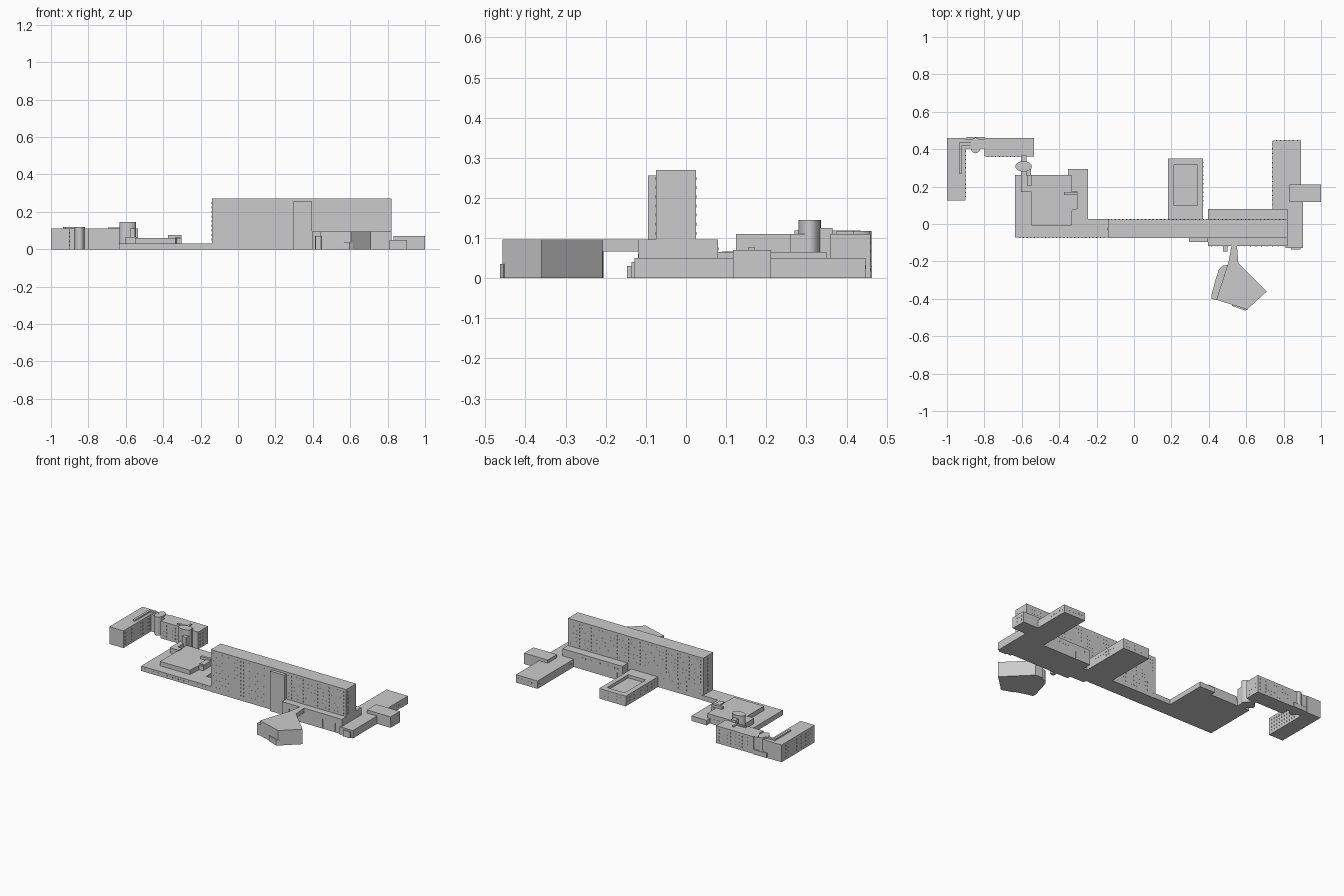
import bpy, bmesh, math
from mathutils import Vector


def prism(name, pts, z0, z1):
    """Vertical extrusion of a plan outline."""
    bm = bmesh.new()
    f = bm.faces.new([bm.verts.new((x, y, z0)) for x, y in pts])
    ext = bmesh.ops.extrude_face_region(bm, geom=[f])
    bmesh.ops.translate(bm, vec=(0, 0, z1 - z0),
                        verts=[v for v in ext["geom"] if isinstance(v, bmesh.types.BMVert)])
    bmesh.ops.recalc_face_normals(bm, faces=bm.faces)
    me = bpy.data.meshes.new(name)
    bm.to_mesh(me)
    bm.free()
    ob = bpy.data.objects.new(name, me)
    bpy.context.collection.objects.link(ob)
    return ob


def box(name, x0, x1, y0, y1, z0, z1):
    return prism(name, [(x0, y0), (x1, y0), (x1, y1), (x0, y1)], z0, z1)


def oval(name, cx, cy, rx, ry, z1, n=24):
    ob = prism(name, [(cx + rx * math.cos(math.tau * i / n), cy + ry * math.sin(math.tau * i / n))
                      for i in range(n)], 0, z1)
    for p in ob.data.polygons:
        p.use_smooth = abs(p.normal.z) < 0.5
    bpy.context.view_layer.objects.active = ob
    ob.select_set(True)
    bpy.ops.object.shade_smooth_by_angle(angle=math.radians(30))
    ob.select_set(False)
    return ob


def windows(name, a, b, z0, z1, cols, rows, w=0.006, h=0.008):
    """Grid of shallow window panels on the wall running from a to b (outside on the right)."""
    a, b = Vector((*a, 0)), Vector((*b, 0))
    d = (b - a).normalized()
    n = Vector((d.y, -d.x, 0))
    bm = bmesh.new()
    for c in range(cols):
        p = a.lerp(b, (c + 0.5) / cols)
        for r in range(rows):
            q = p + Vector((0, 0, z0 + (z1 - z0) * (r + 0.5) / rows))
            cube = bmesh.ops.create_cube(bm, size=1)["verts"]
            for v in cube:
                v.co = q + d * v.co.x * w + n * v.co.y * 0.002 + Vector((0, 0, v.co.z * h))
    bmesh.ops.recalc_face_normals(bm, faces=bm.faces)
    me = bpy.data.meshes.new(name)
    bm.to_mesh(me)
    bm.free()
    bpy.context.collection.objects.link(bpy.data.objects.new(name, me))


# Main tall slab with stair tower
box("main_slab", -0.14, 0.82, -0.075, 0.025, 0, 0.27)
box("stair_tower", 0.295, 0.395, -0.095, -0.07, 0, 0.256)
windows("slab_front_windows_left", (-0.13, -0.075), (0.29, -0.075), 0.02, 0.26, 20, 10)
windows("slab_front_windows_right", (0.40, -0.075), (0.81, -0.075), 0.10, 0.26, 20, 7)
windows("slab_back_windows_low", (0.17, 0.025), (-0.13, 0.025), 0.02, 0.10, 15, 3)
windows("slab_back_windows", (0.81, 0.025), (-0.13, 0.025), 0.10, 0.26, 46, 7)
windows("slab_right_windows", (0.82, -0.07), (0.82, -0.04), 0.10, 0.26, 1, 7, 0.012, 0.012)
windows("slab_left_windows", (-0.14, -0.015), (-0.14, -0.035), 0.04, 0.26, 1, 9, 0.012, 0.012)

# Podium around the slab's right half, with pilasters
box("podium", 0.395, 0.82, -0.118, 0.08, 0, 0.096)
windows("podium_front_bays", (0.40, -0.118), (0.815, -0.118), 0.005, 0.062, 14, 1, 0.004, 0.055)
windows("podium_back_windows", (0.73, 0.08), (0.40, 0.08), 0.055, 0.09, 16, 1)
windows("podium_back_bays", (0.73, 0.08), (0.40, 0.08), 0.005, 0.05, 5, 1, 0.004, 0.04)
box("entrance_porch", 0.475, 0.50, -0.147, -0.11, 0, 0.03)

# Back wing with sunken roof
wing = box("back_wing", 0.182, 0.37, 0.02, 0.35, 0, 0.065)
cutter = box("roof_cutter", 0.215, 0.34, 0.10, 0.315, 0.045, 0.10)
cutter.hide_render = True
cutter.hide_viewport = True
mod = wing.modifiers.new("sunken_roof", "BOOLEAN")
mod.operation = "DIFFERENCE"
mod.object = cutter
mod.solver = "EXACT"
windows("back_wing_left_windows", (0.182, 0.34), (0.182, 0.03), 0.01, 0.055, 14, 2)
windows("back_wing_end_windows", (0.36, 0.35), (0.19, 0.35), 0.01, 0.055, 8, 2)
windows("back_wing_right_windows", (0.37, 0.09), (0.37, 0.34), 0.01, 0.055, 11, 2)

# Right low wing and its cross block
prism("right_wing", [(0.74, 0.07), (0.81, 0.07), (0.81, -0.128), (0.904, -0.128), (0.904, 0.13),
                     (0.893, 0.13), (0.893, 0.447), (0.74, 0.447)], 0, 0.05)
box("cross_block", 0.832, 1.0, 0.117, 0.212, 0, 0.07)
box("right_entrance", 0.84, 0.89, -0.136, -0.12, 0, 0.04)
windows("right_wing_windows", (0.74, 0.44), (0.74, 0.09), 0.01, 0.045, 14, 1)
windows("right_wing_end_windows", (0.885, 0.447), (0.75, 0.447), 0.01, 0.045, 6, 1)
windows("right_wing_side_windows", (0.893, 0.22), (0.893, 0.44), 0.01, 0.045, 9, 1)
windows("cross_block_windows", (1.0, 0.125), (1.0, 0.205), 0.01, 0.06, 4, 2)

# Auditorium: polygonal hall, side lobby, low plinth and raised link
prism("auditorium_hall", [(0.505, -0.205), (0.44, -0.405), (0.605, -0.457), (0.71, -0.36),
                          (0.558, -0.208)], 0, 0.096)
prism("auditorium_lobby", [(0.50, -0.22), (0.475, -0.222), (0.455, -0.24), (0.435, -0.30),
                           (0.413, -0.385), (0.415, -0.40), (0.445, -0.407)], 0, 0.07)
prism("auditorium_plinth", [(0.525, -0.43), (0.525, -0.438), (0.595, -0.463), (0.612, -0.455),
                            (0.60, -0.44)], 0, 0.035)
prism("auditorium_link", [(0.505, -0.207), (0.558, -0.210), (0.55, -0.11), (0.522, -0.11)],
      0.067, 0.096)

# Low gallery and terrace on the left
prism("terrace_base", [(-0.635, -0.073), (-0.13, -0.073), (-0.13, 0.028), (-0.245, 0.028),
                       (-0.245, 0.295), (-0.353, 0.295), (-0.353, 0.263), (-0.635, 0.263)], 0, 0.032)
windows("gallery_front_windows", (-0.62, -0.073), (-0.15, -0.073), 0.006, 0.028, 24, 1)
prism("terrace_upper", [(-0.547, -0.008), (-0.335, -0.008), (-0.33, 0.075), (-0.302, 0.08),
                        (-0.302, 0.175), (-0.335, 0.175), (-0.335, 0.262), (-0.547, 0.262)],
      0.03, 0.06)
box("terrace_roof_room", -0.375, -0.302, 0.155, 0.172, 0.055, 0.076)
box("terrace_roof_room_side", -0.335, -0.302, 0.09, 0.172, 0.055, 0.066)
box("terrace_corridor", -0.603, -0.57, 0.17, 0.29, 0, 0.065)
box("terrace_corridor_turn", -0.575, -0.54, 0.17, 0.205, 0.03, 0.065)

# Oval stair towers with links
oval("link_tower", -0.59, 0.308, 0.044, 0.028, 0.145)
box("tower_link", -0.605, -0.575, 0.32, 0.365, 0, 0.125)
box("tower_shaft", -0.578, -0.55, 0.26, 0.30, 0, 0.11)
oval("corner_tower", -0.847, 0.42, 0.028, 0.042, 0.118)
box("corner_link", -0.905, -0.795, 0.405, 0.455, 0, 0.11)
box("corner_porch", -0.895, -0.80, 0.45, 0.464, 0, 0.03)

# Left end blocks
box("end_block", -1.0, -0.9, 0.125, 0.46, 0, 0.11)
box("north_block", -0.80, -0.535, 0.36, 0.46, 0, 0.11)
box("end_roof_ridge", -0.935, -0.92, 0.27, 0.435, 0.105, 0.119)
box("end_roof_ridge_turn", -0.935, -0.86, 0.42, 0.435, 0.105, 0.119)
box("north_roof_ridge", -0.695, -0.62, 0.375, 0.388, 0.105, 0.117)
box("north_roof_ridge_turn", -0.632, -0.62, 0.375, 0.418, 0.105, 0.117)
windows("end_block_left_windows", (-1.0, 0.45), (-1.0, 0.135), 0.01, 0.10, 14, 4)
windows("end_block_right_windows", (-0.9, 0.135), (-0.9, 0.40), 0.01, 0.10, 12, 4)
windows("north_block_back_windows", (-0.545, 0.46), (-0.79, 0.46), 0.01, 0.10, 12, 4)
windows("north_block_front_windows", (-0.79, 0.36), (-0.61, 0.36), 0.01, 0.10, 9, 4)
windows("north_block_end_windows", (-0.535, 0.37), (-0.535, 0.45), 0.01, 0.10, 3, 4)
